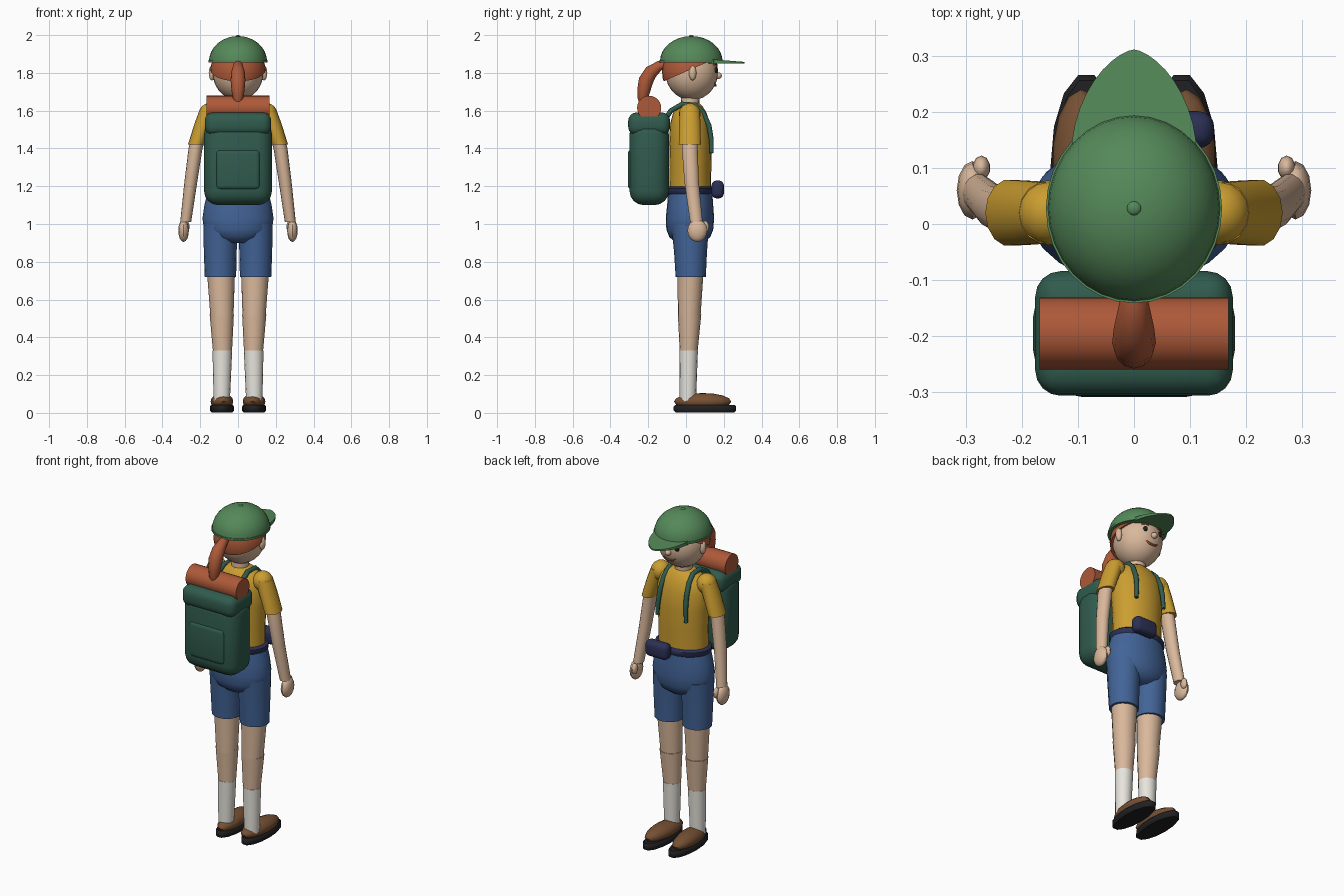
import bpy, bmesh, math
from mathutils import Vector, Matrix

if "Cube" in bpy.data.objects:
    bpy.data.objects.remove(bpy.data.objects["Cube"])


def material(name, r, g, b):
    m = bpy.data.materials.new(name)
    m.use_nodes = True
    m.diffuse_color = (r, g, b, 1)
    bsdf = next(n for n in m.node_tree.nodes if n.type == 'BSDF_PRINCIPLED')
    bsdf.inputs["Base Color"].default_value = (r, g, b, 1)
    bsdf.inputs["Roughness"].default_value = 0.8
    return m


GREEN = material("cap green", .09, .25, .1)
SKIN = material("skin", .7, .48, .33)
ORANGE = material("copper orange", .42, .1, .04)
YELLOW = material("shirt yellow", .6, .34, .03)
BLUE = material("shorts blue", .055, .127, .31)
PINE = material("pack green", .03, .105, .075)
NAVY = material("belt navy", .024, .03, .09)
BROWN = material("shoe brown", .18, .08, .033)
BLACK = material("black", .015, .015, .017)
WHITE = material("sock white", .8, .78, .72)


def finish(bm, name, mat, mirror=False, angle=45):
    """Turn the bmesh into one object, or a left and right pair."""
    bmesh.ops.recalc_face_normals(bm, faces=bm.faces)
    for side in (("left_", "right_") if mirror else ("",)):
        if side == "right_":
            bmesh.ops.scale(bm, vec=(-1, 1, 1), verts=bm.verts)
            bmesh.ops.reverse_faces(bm, faces=bm.faces)
        mesh = bpy.data.meshes.new(side + name)
        bm.to_mesh(mesh)
        mesh.materials.append(mat)
        for p in mesh.polygons:
            p.use_smooth = True
        mesh.set_sharp_from_angle(angle=math.radians(angle))
        bpy.context.collection.objects.link(bpy.data.objects.new(side + name, mesh))
    bm.free()


def loft(name, mat, rings, seg=16, flat=True, mirror=False):
    """Skin elliptical rings (x, y, z, ru, rv); flat rings stay horizontal."""
    bm = bmesh.new()
    pts = [Vector(r[:3]) for r in rings]
    loops = []
    for i, r in enumerate(rings):
        t = Vector((0, 0, 1))
        if not flat:
            t = (pts[min(i + 1, len(pts) - 1)] - pts[max(i - 1, 0)]).normalized()
        u = Vector((0, 1, 0)) if abs(t.x) > .7 else Vector((1, 0, 0))
        u = (u - t * u.dot(t)).normalized()
        v = t.cross(u)
        angles = [math.tau * k / seg for k in range(seg)]
        loops.append([bm.verts.new(pts[i] + u * r[3] * math.cos(a) + v * r[4] * math.sin(a))
                      for a in angles])
    for a, b in zip(loops, loops[1:]):
        for k in range(seg):
            j = (k + 1) % seg
            bm.faces.new((a[k], a[j], b[j], b[k]))
    bm.faces.new(loops[0])
    bm.faces.new(loops[-1])
    finish(bm, name, mat, mirror)


def tube(name, mat, points, mirror=False, seg=10):
    loft(name, mat, [(x, y, z, r, r) for x, y, z, r in points], seg, False, mirror)


def ball(name, mat, centre, radii, seg=16, mirror=False, cut=None, turn=0):
    """Ellipsoid; cut = (point, normal) keeps only the side the normal faces."""
    bm = bmesh.new()
    bmesh.ops.create_uvsphere(bm, u_segments=seg, v_segments=max(8, seg // 2), radius=1)
    bmesh.ops.scale(bm, vec=radii, verts=bm.verts)
    bmesh.ops.rotate(bm, cent=(0, 0, 0), matrix=Matrix.Rotation(turn, 3, 'Z'), verts=bm.verts)
    bmesh.ops.translate(bm, vec=centre, verts=bm.verts)
    if cut:
        out = bmesh.ops.bisect_plane(bm, geom=bm.verts[:] + bm.edges[:] + bm.faces[:],
                                     plane_co=cut[0], plane_no=cut[1], clear_inner=True)
        rim = [e for e in out["geom_cut"] if isinstance(e, bmesh.types.BMEdge)]
        bmesh.ops.edgeloop_fill(bm, edges=rim)
    finish(bm, name, mat, mirror)


def rounded_box(name, mat, centre, size, bevel):
    bm = bmesh.new()
    bmesh.ops.create_cube(bm, size=1)
    bmesh.ops.scale(bm, vec=size, verts=bm.verts)
    bmesh.ops.translate(bm, vec=centre, verts=bm.verts)
    bmesh.ops.bevel(bm, geom=bm.edges[:], offset=bevel, segments=4, profile=.5, affect='EDGES')
    finish(bm, name, mat)


# Head and face (the figure looks toward +y)
ball("head", SKIN, (0, .03, 1.805), (.135, .14, .15), 28)
ball("ear", SKIN, (.137, .035, 1.8), (.018, .02, .04), 12, True)
ball("nose", SKIN, (0, .17, 1.785), (.018, .02, .018), 12)
ball("eye", BLACK, (.05, .157, 1.815), (.014, .01, .016), 12, True)
tube("eyebrow", ORANGE, [(.03, .162, 1.843, .005), (.05, .157, 1.85, .006),
                         (.07, .148, 1.843, .005)], True, 8)
tube("mouth", ORANGE, [(-.038, .15, 1.748, .004), (-.02, .154, 1.737, .006), (0, .156, 1.733, .006),
                       (.02, .154, 1.737, .006), (.038, .15, 1.748, .004)], seg=8)
loft("neck", SKIN, [(0, .02, 1.58, .05, .05), (0, .025, 1.72, .048, .048)])

# Hair and ponytail
ball("hair", ORANGE, (0, .025, 1.805), (.147, .152, .155), 28,
     cut=((0, -.12, 1.755), (0, -.4, .92)))
tube("ponytail", ORANGE, [(0, -.09, 1.845, .016), (0, -.14, 1.838, .026), (0, -.185, 1.805, .036),
                          (0, -.212, 1.76, .039), (0, -.223, 1.71, .035),
                          (0, -.23, 1.66, .026), (0, -.235, 1.635, .012)], seg=12)

# Cap with rim, button and bill
ball("cap_dome", GREEN, (0, .028, 1.86), (.154, .166, .135), 32,
     cut=((0, 0, 1.86), (0, 0, 1)))
loft("cap_rim", GREEN, [(0, .028, 1.855, .157, .169), (0, .028, 1.867, .157, .169)], 32)
ball("cap_button", GREEN, (0, .028, 1.993), (.013, .013, .007), 12)
bm = bmesh.new()
steps = [math.pi * k / 20 for k in range(21)]
outline = [bm.verts.new((math.copysign(.112 * abs(math.cos(t)) ** 1.3, math.cos(t)),
                         .12 + .191 * math.sin(t), 1.85)) for t in steps]
bill = bm.faces.new(outline)
top = bmesh.ops.extrude_face_region(bm, geom=[bill])["geom"]
for v in top:
    if isinstance(v, bmesh.types.BMVert):
        v.co.z += .008 + .08 * (.311 - v.co.y)
finish(bm, "cap_bill", GREEN)

# Shirt, sleeves, arms and hands
loft("shirt", YELLOW, [(0, .022, 1.17, .15, .11), (0, .024, 1.3, .148, .11), (0, .024, 1.43, .155, .113),
                       (0, .022, 1.53, .157, .106), (0, .02, 1.59, .14, .088),
                       (0, .02, 1.625, .1, .066), (0, .02, 1.64, .06, .052)], 24)
ball("shoulder", YELLOW, (.152, .02, 1.582), (.056, .058, .058), 16, True)
loft("sleeve", YELLOW, [(.158, .02, 1.6, .047, .055), (.185, .02, 1.53, .046, .058),
                        (.222, .02, 1.42, .043, .06)], 14, mirror=True)
loft("arm", SKIN, [(.205, .02, 1.47, .038, .044), (.225, .02, 1.4, .037, .043),
                   (.25, .03, 1.22, .034, .039), (.277, .055, 1.01, .029, .034)], 14, mirror=True)
ball("hand", SKIN, (.288, .06, .965), (.028, .052, .06), 12, True)
ball("thumb", SKIN, (.272, .1, .985), (.016, .022, .032), 10, True)

# Shorts, belt and pouch
loft("shorts_hips", BLUE, [(0, .02, .9, .07, .07), (0, .02, .93, .15, .108), (0, .02, .97, .18, .124),
                           (0, .021, 1.03, .188, .128), (0, .022, 1.1, .178, .122),
                           (0, .022, 1.18, .158, .116)], 24)
loft("shorts_leg", BLUE, [(.093, .025, .72, .083, .08), (.094, .024, .85, .087, .087),
                          (.093, .022, 1.0, .09, .1)], 16, mirror=True)
loft("belt", NAVY, [(0, .022, 1.155, .158, .116), (0, .022, 1.165, .168, .124),
                    (0, .022, 1.188, .168, .124), (0, .022, 1.198, .154, .114)], 24)
rounded_box("belt_pouch", NAVY, (.068, .168, 1.183), (.15, .066, .095), .028)

# Legs, socks and shoes
loft("thigh", SKIN, [(.085, .017, .51, .061, .06), (.091, .025, .78, .076, .07)], 16, mirror=True)
loft("shin", SKIN, [(.082, .014, .32, .05, .047), (.086, .019, .52, .064, .062)], 16, mirror=True)
loft("sock", WHITE, [(.086, .01, .06, .043, .043), (.083, .014, .33, .052, .049)], 16, mirror=True)
ball("shoe", BROWN, (.085, .088, .06), (.06, .152, .045), 16, True, turn=-.06)
loft("sole", BLACK, [(.085, .1, .003, .056, .16), (.085, .1, .013, .064, .17),
                     (.085, .1, .033, .064, .17), (.085, .1, .043, .056, .16)], 14, mirror=True)

# Backpack, bedroll and shoulder straps
rounded_box("backpack_body", PINE, (0, -.195, 1.325), (.36, .208, .45), .075)
rounded_box("backpack_flap", PINE, (0, -.195, 1.53), (.352, .222, .122), .045)
rounded_box("backpack_pocket", PINE, (0, -.283, 1.288), (.236, .05, .215), .024)
tube("bedroll", ORANGE, [(-.168, -.195, 1.615, .064), (.168, -.195, 1.615, .064)], seg=24)
tube("strap", PINE, [(.085, -.12, 1.54, .014), (.083, -.08, 1.6, .014), (.08, -.02, 1.635, .014),
                     (.08, .05, 1.63, .014), (.083, .09, 1.59, .014), (.088, .122, 1.52, .014),
                     (.092, .134, 1.45, .013), (.096, .136, 1.375, .011)], True)
